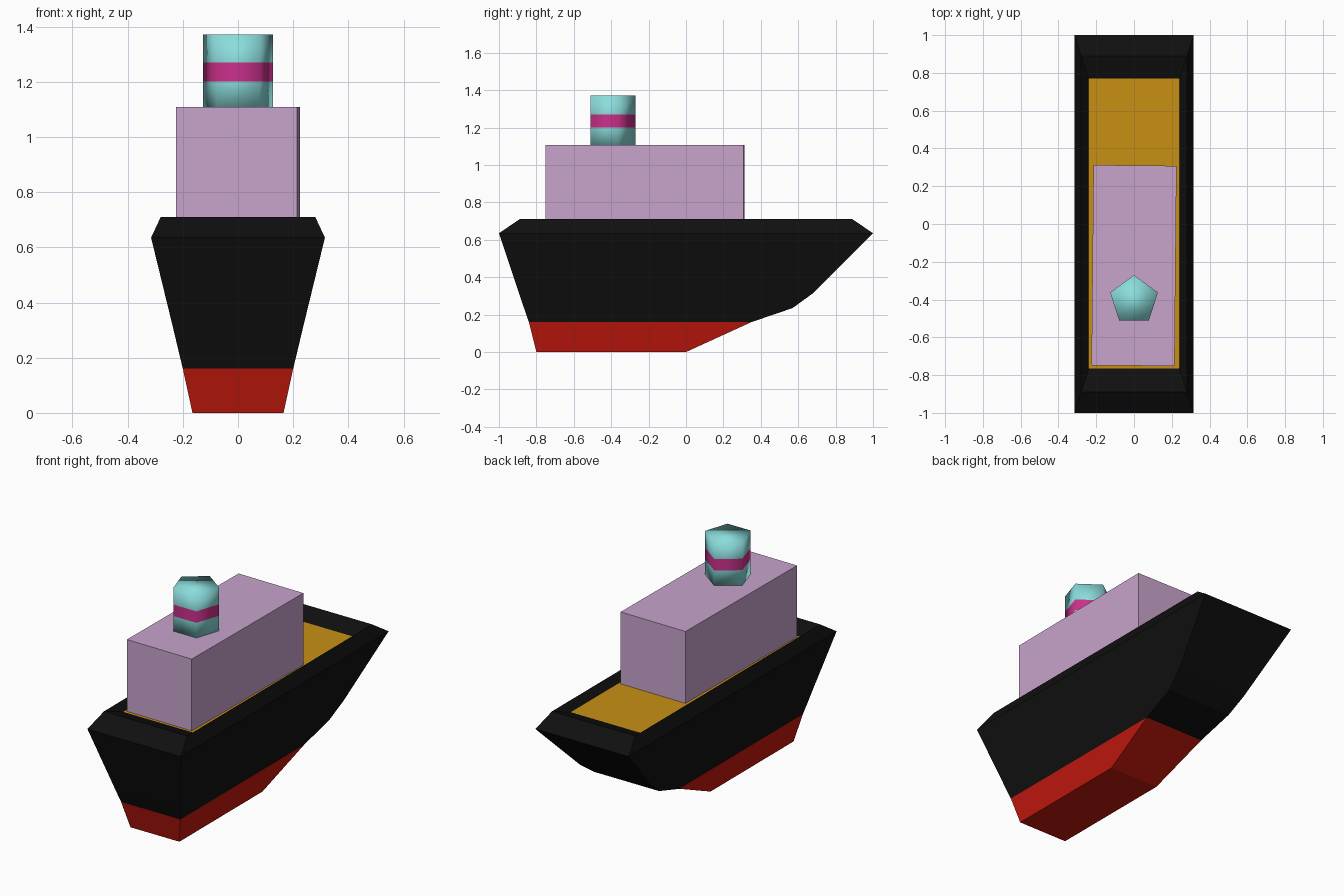
import bpy
import bmesh
from math import sin, cos, tau
from mathutils import Matrix

if "Cube" in bpy.data.objects:
    bpy.data.objects.remove(bpy.data.objects["Cube"])


def material(name, rgb):
    mat = bpy.data.materials.new(name)
    mat.diffuse_color = (*rgb, 1)
    mat.use_nodes = True
    mat.node_tree.nodes["Principled BSDF"].inputs["Base Color"].default_value = mat.diffuse_color
    return mat


BLACK = material("black", (0.005, 0.005, 0.005))
RED = material("red", (0.54, 0.009, 0.004))
GOLD = material("gold", (0.58, 0.28, 0.007))
LILAC = material("lilac", (0.58, 0.37, 0.60))
CYAN = material("cyan", (0.26, 0.72, 0.72))
PINK = material("pink", (0.60, 0.03, 0.26))


def loft(name, rings, mats, bottom=False, top=False, smooth=False):
    """Skin counter-clockwise rings from bottom to top, one material per band."""
    bm = bmesh.new()
    loops = [[bm.verts.new(p) for p in ring] for ring in rings]
    slots = list(dict.fromkeys(mats))
    n = len(loops[0])
    for a, b, mat in zip(loops, loops[1:], mats):
        for i in range(n):
            j = (i + 1) % n
            bm.faces.new((a[i], a[j], b[j], b[i])).material_index = slots.index(mat)
    if bottom:
        bm.faces.new(loops[0][::-1]).material_index = slots.index(mats[0])
    if top:
        bm.faces.new(loops[-1]).material_index = slots.index(mats[-1])
    for face in bm.faces:
        face.smooth = smooth
    mesh = bpy.data.meshes.new(name)
    bm.to_mesh(mesh)
    bm.free()
    for mat in slots:
        mesh.materials.append(mat)
    obj = bpy.data.objects.new(name, mesh)
    bpy.context.collection.objects.link(obj)
    return obj


def rect(z, x, y0, y1):
    return [(-x, y0, z), (x, y0, z), (x, y1, z), (-x, y1, z)]


def pentagon(z, r, cy):
    return [(r * sin(-i * tau / 5), cy + r * cos(i * tau / 5), z) for i in range(5)]


# Hull levels: z, half width, stern y, bow y
keel = rect(0, 0.165, -0.8, 0)
waterline = rect(0.16, 0.2, -0.84, 0.35)
lower_bow = rect(0.235, 0.218, -0.866, 0.57)
mid_bow = rect(0.315, 0.237, -0.893, 0.68)
widest = rect(0.635, 0.315, -1, 1)
rim = rect(0.71, 0.28, -0.89, 0.89)
deck_edge = rect(0.67, 0.24, -0.765, 0.77)

loft("hull_bottom", [keel, waterline], [RED], bottom=True)
loft("hull_sides", [waterline, lower_bow, mid_bow, widest, rim, deck_edge], [BLACK] * 5)

# Deck
deck = loft("deck", [deck_edge], [GOLD], top=True)

# Cabin block, turned very slightly
cabin = loft("cabin", [rect(0.67, 0.22, -0.53, 0.53), rect(1.108, 0.22, -0.53, 0.53)],
             [LILAC], bottom=True, top=True)
cabin.data.transform(Matrix.Translation((0, -0.22, 0)) @ Matrix.Rotation(-0.01, 4, "Z"))

# Five-sided smooth funnel with a band
loft("funnel", [pentagon(z, 0.133, -0.404) for z in (1.105, 1.2, 1.27, 1.372)],
     [CYAN, PINK, CYAN], bottom=True, top=True, smooth=True)
